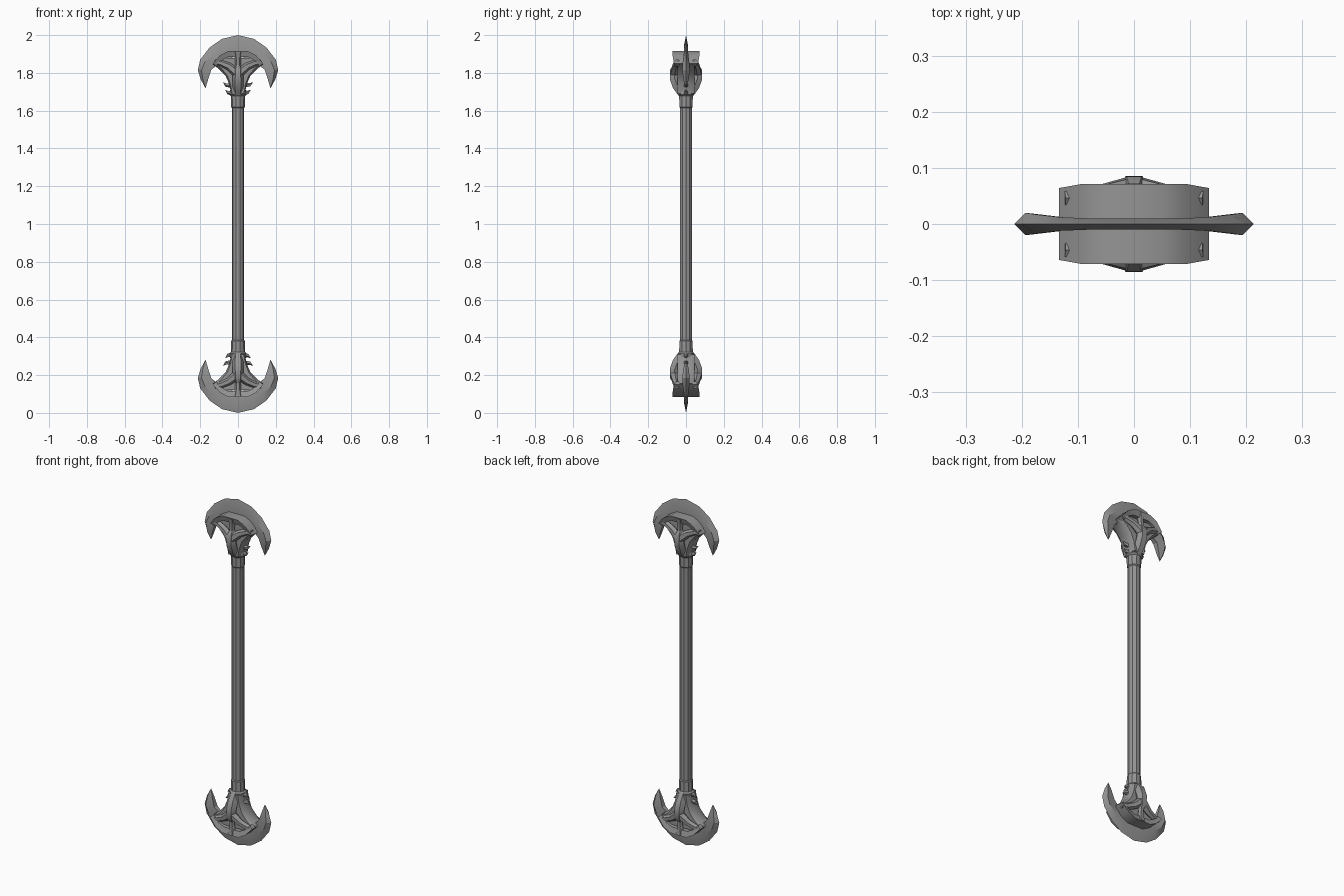
import bpy, bmesh, math
from mathutils import Vector

cube = bpy.data.objects.get("Cube")
if cube:
    bpy.data.objects.remove(cube, do_unlink=True)

GREY = (0.3, 0.3, 0.3, 1)
steel = bpy.data.materials.new("grey steel")
steel.use_nodes = True
steel.diffuse_color = GREY
bsdf = next(n for n in steel.node_tree.nodes if n.type == 'BSDF_PRINCIPLED')
bsdf.inputs["Base Color"].default_value = GREY


def finish(name, bm, lower=False, angle=35):
    """Turn a bmesh into an object; lower parts are reflected to the other end."""
    if lower:
        for v in bm.verts:
            v.co.z = 2 - v.co.z
    bmesh.ops.recalc_face_normals(bm, faces=bm.faces)
    me = bpy.data.meshes.new(name)
    bm.to_mesh(me)
    bm.free()
    me.materials.append(steel)
    ob = bpy.data.objects.new(name, me)
    bpy.context.collection.objects.link(ob)
    bpy.ops.object.select_all(action='DESELECT')
    ob.select_set(True)
    bpy.context.view_layer.objects.active = ob
    bpy.ops.object.shade_smooth_by_angle(angle=math.radians(angle))


def loft(bm, rings):
    """Skin a list of equally long point rings and cap the ends."""
    rows = [[bm.verts.new(p) for p in ring] for ring in rings]
    n = len(rows[0])
    for a, b in zip(rows, rows[1:]):
        for i in range(n):
            bm.faces.new((a[i], a[(i + 1) % n], b[(i + 1) % n], b[i]))
    bm.faces.new(rows[0])
    bm.faces.new(rows[-1])


def tube(bm, path, sides=6):
    """Tapered limb along (x, y, z, radius) points."""
    pts = [Vector(p[:3]) for p in path]
    rings = []
    for i, p in enumerate(pts):
        t = (pts[min(i + 1, len(pts) - 1)] - pts[max(i - 1, 0)]).normalized()
        u = t.cross(Vector((0, 1, 0)) if abs(t.y) < 0.9 else Vector((1, 0, 0))).normalized()
        w = t.cross(u)
        angles = [2 * math.pi * k / sides for k in range(sides)]
        rings.append([p + (u * math.cos(a) + w * math.sin(a)) * path[i][3] for a in angles])
    loft(bm, rings)


def both_sides(half):
    """Complete a list of stations starting on the centre line."""
    flip = [[(-x, z) for x, z in st] for st in half[:0:-1]]
    return flip + half


# Shaft with a collar at each end
bm = bmesh.new()
tube(bm, [(0, 0, z, r) for z, r in
          [(0.31, .038), (0.38, .037), (0.385, .033), (1.615, .033), (1.62, .037), (1.69, .038)]], 10)
finish("shaft", bm)

# Blade stations: outer edge, ridge, inner edge, and the ridge half thickness
BLADE = [
    [(0, 2.0), (0, 1.95), (0, 1.89)],
    [(.085, 1.98), (.078, 1.935), (.065, 1.87)],
    [(.15, 1.935), (.13, 1.9), (.1, 1.85)],
    [(.2, 1.87), (.175, 1.86), (.125, 1.83)],
    [(.213, 1.815), (.193, 1.815), (.142, 1.815)],
    [(.197, 1.765), (.186, 1.765), (.158, 1.765)],
    [(.173, 1.72), (.172, 1.721), (.171, 1.722)],
]
THICK = [.01, .01, .012, .017, .02, .014, .001]

# Saddle stations: upper and lower edge of the arch
SADDLE = [
    [(0, 1.917), (0, 1.885)],
    [(.05, 1.917), (.05, 1.885)],
    [(.095, 1.893), (.085, 1.868)],
    [(.134, 1.85), (.115, 1.835)],
]
WEB = [(.036, 1.69), (.046, 1.74), (.066, 1.785), (.1, 1.82), (.132, 1.845), (.09, 1.88)]

for end, lower in (("upper", False), ("lower", True)):
    # Crescent blade with hooked tips
    bm = bmesh.new()
    rings = []
    for st, t in zip(both_sides(BLADE), THICK[:0:-1] + THICK):
        (ox, oz), (mx, mz), (ix, iz) = st
        e = t * 0.7
        rings.append([(ox, 0, oz), (mx, -t, mz), (ix, -e, iz), (ix, e, iz), (mx, t, mz)])
    loft(bm, rings)
    finish(end + "_blade", bm, lower, 25)

    # Arched saddle that holds the blade
    bm = bmesh.new()
    rings = []
    for (ax, az), (bx, bz) in both_sides(SADDLE):
        d = .071 if abs(ax) < .1 else .064
        rings.append([(ax, -d, az), (ax, d, az), (bx, d - .01, bz), (bx, .01 - d, bz)])
    loft(bm, rings)
    finish(end + "_saddle", bm, lower)

    # Flaring core under the saddle
    bm = bmesh.new()
    outline = WEB + [(-x, z) for x, z in reversed(WEB)]
    loft(bm, [[(x * s, y, z) for x, z in outline]
              for y, s in ((-.045, .85), (-.03, 1), (.03, 1), (.045, .85))])
    finish(end + "_core", bm, lower)

    # Neck ring
    bm = bmesh.new()
    tube(bm, [(0, 0, 1.675, .036), (0, 0, 1.685, .046), (0, 0, 1.7, .046), (0, 0, 1.715, .038)], 10)
    finish(end + "_neck_ring", bm, lower)

    # Branching ribs on both faces: stem, two arms, and a short strut
    bm = bmesh.new()
    for f in (-1, 1):
        tube(bm, [(0, .022 * f, 1.69, .024), (0, .045 * f, 1.73, .03),
                  (0, .06 * f, 1.77, .03), (0, .062 * f, 1.815, .026), (0, .05 * f, 1.845, .014)])
        tube(bm, [(0, .055 * f, 1.84, .014), (0, .052 * f, 1.875, .017), (0, .05 * f, 1.91, .026)])
        for s in (-1, 1):
            tube(bm, [(0, .062 * f, 1.795, .026), (.05 * s, .054 * f, 1.835, .02),
                      (.09 * s, .048 * f, 1.852, .017), (.124 * s, .046 * f, 1.858, .014)])
    finish(end + "_ribs", bm, lower, 50)

    # Small hooked spurs on the neck
    bm = bmesh.new()
    for s in (-1, 1):
        for z, reach in ((1.74, .078), (1.7, .066)):
            tube(bm, [(.03 * s, 0, z - .005, .016), (reach * .8 * s, 0, z - .004, .01),
                      (reach * s, 0, z + .009, .001)], 5)
    finish(end + "_spurs", bm, lower)
